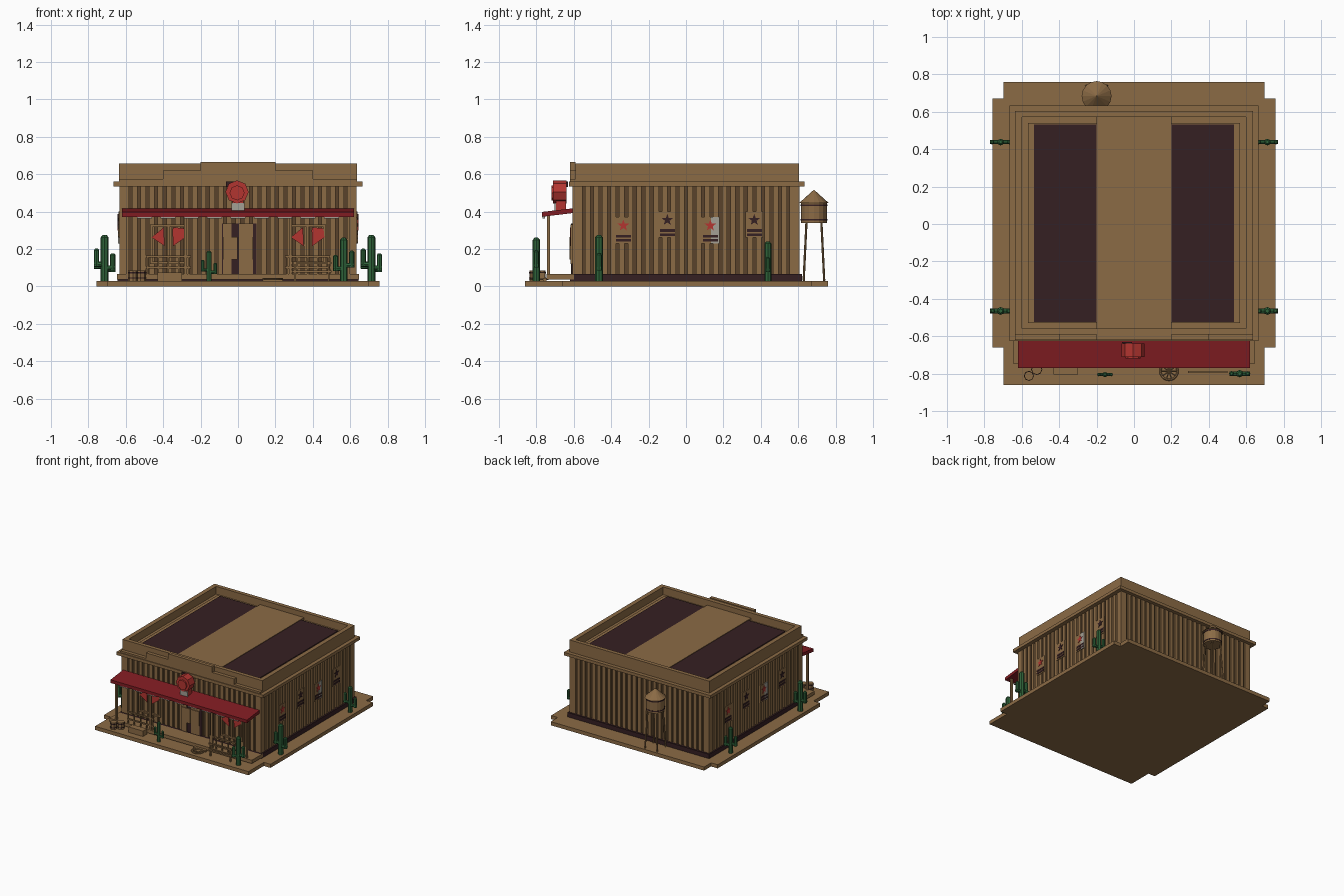
import bpy, bmesh, math
from mathutils import Matrix, Vector

cube = bpy.data.objects.get("Cube")
if cube:
    bpy.data.objects.remove(cube)


def material(name, *rgb):
    m = bpy.data.materials.new(name)
    m.use_nodes = True
    m.diffuse_color = (*rgb, 1)
    m.node_tree.nodes["Principled BSDF"].inputs["Base Color"].default_value = (*rgb, 1)
    return m


TAN = material("tan wood", .26, .147, .06)
BROWN = material("brown wood", .1, .055, .024)
DARK = material("dark wood", .036, .014, .016)
MAROON = material("awning red", .22, .012, .016)
RED = material("bright red", .45, .036, .03)
GREEN = material("cactus green", .028, .125, .042)
GREY = material("pale grey", .37, .35, .3)


def finish(name, bm, mat):
    bmesh.ops.recalc_face_normals(bm, faces=bm.faces)
    mesh = bpy.data.meshes.new(name)
    bm.to_mesh(mesh)
    bm.free()
    mesh.materials.append(mat)
    ob = bpy.data.objects.new(name, mesh)
    bpy.context.collection.objects.link(ob)
    return ob


def boxes(name, spans, mat):
    """Boxes given as (x0, x1, y0, y1, z0, z1)."""
    bm = bmesh.new()
    for x0, x1, y0, y1, z0, z1 in spans:
        place = Matrix.Translation(((x0 + x1) / 2, (y0 + y1) / 2, (z0 + z1) / 2))
        size = Matrix.Diagonal((x1 - x0, y1 - y0, z1 - z0, 1))
        bmesh.ops.create_cube(bm, size=1, matrix=place @ size)
    return finish(name, bm, mat)


def box(name, mat, *span):
    return boxes(name, [span], mat)


def plate(name, points, y0, y1, mat):
    """Outline in x and z, extruded along y."""
    bm = bmesh.new()
    face = bm.faces.new([bm.verts.new((x, y0, z)) for x, z in points])
    ext = bmesh.ops.extrude_face_region(bm, geom=[face])["geom"]
    bmesh.ops.translate(bm, vec=(0, y1 - y0, 0),
                        verts=[v for v in ext if isinstance(v, bmesh.types.BMVert)])
    return finish(name, bm, mat)


def rod(bm, a, b, r0, r1=None, sides=8):
    a, b = Vector(a), Vector(b)
    turn = (b - a).to_track_quat('Z', 'Y').to_matrix().to_4x4()
    bmesh.ops.create_cone(bm, cap_ends=True, segments=sides, radius1=r0,
                          radius2=r0 if r1 is None else r1, depth=(b - a).length,
                          matrix=Matrix.Translation((a + b) / 2) @ turn)


def rods(name, parts, mat):
    bm = bmesh.new()
    for part in parts:
        rod(bm, *part)
    return finish(name, bm, mat)


# Ground slab, plinth and porch
plate("ground_slab", [(-.757, 0), (.757, 0), (.757, .03), (-.757, .03)], -.66, .67, TAN)
for name, y0, y1 in (("front_slab", -.86, -.66), ("back_slab", .67, .76)):
    box(name, TAN, -.697, .697, y0, y1, 0, .03)
box("plinth", DARK, -.645, .645, -.62, .62, .03, .066)
box("porch_deck", TAN, -.647, .647, -.745, -.6, .038, .066)
box("porch_step", TAN, .13, .24, -.765, -.745, .03, .045)

# Walls with vertical boards on all four sides
W, D, FLOOR, TOP = .622, .594, .066, .535
box("wall_core", BROWN, -W, W, -D, D, FLOOR, TOP)
pitch, gap, proud = .046, .017, .012
for name, half, reach, turn in (("front_boards", W, D, 0), ("left_boards", D, W, 90),
                                ("back_boards", W, D, 180), ("right_boards", D, W, 270)):
    count = round(2 * half / pitch)
    step = 2 * half / count
    spans = [(-half + i * step + gap / 2, -half + (i + 1) * step - gap / 2,
              -reach - proud, -reach, FLOOR, TOP) for i in range(count)]
    for s in (-1, 1):
        ends = sorted((s * (half + proud), s * (half - .04)))
        spans.append((*ends, -reach - proud, -reach, FLOOR, TOP))
    boards = boxes(name, spans, TAN)
    boards.rotation_euler.z = math.radians(turn)

# Cornice, parapet and roof
box("cornice", TAN, -.666, .666, -.626, .634, TOP, .56)
spans = [(s[0], s[1], -.592, .604, .56, .658) for s in ((-.636, -.6), (.6, .636))]
spans += [(-.6, .6, y0, y1, .56, .658) for y0, y1 in ((-.592, -.56), (.572, .604))]
boxes("parapet", spans, TAN)
steps = [(.636, .575), (.4, .575), (.4, .62), (.2, .62), (.2, .666)]
outline = [(-.636, .56), (.636, .56)] + steps + [(-x, z) for x, z in reversed(steps)]
plate("false_front", outline, -.62, -.592, TAN)
box("roof_floor", TAN, -.6, .6, -.56, .572, .56, .595)
box("roof_strip", TAN, -.2, .2, -.56, .572, .595, .616)
for side, s in (("right", -1), ("left", 1)):
    for part, mat, edge, y0, y1, z0, z1 in (("frame", TAN, .567, -.53, .54, .595, .606),
                                            ("panel", DARK, .535, -.524, .533, .606, .612)):
        x0, x1 = sorted((s * .2, s * edge))
        box(f"roof_{part}_{side}", mat, x0, x1, y0, y1, z0, z1)

# Awning, posts and lamps
bm = bmesh.new()
profile = [(-.606, .417), (-.77, .398), (-.77, .372), (-.606, .392)]
face = bm.faces.new([bm.verts.new((-.62, y, z)) for y, z in profile])
ext = bmesh.ops.extrude_face_region(bm, geom=[face])["geom"]
bmesh.ops.translate(bm, vec=(1.24, 0, 0), verts=[v for v in ext if isinstance(v, bmesh.types.BMVert)])
finish("awning", bm, MAROON)
posts = (-.59, -.28, .28, .59)
boxes("awning_posts", [(x - .008, x + .008, -.743, -.727, .06, .38) for x in posts], TAN)
lamps = [-.5 + i * .125 for i in range(9)]
boxes("awning_lamps", [(x - .04, x + .04, -.768, -.755, .364, .374) for x in lamps], GREY)

# Windows with curtains and porch rails
for side, cx in (("right", -.372), ("left", .372)):
    x0, x1, y = cx - .092, cx + .092, -.612
    boxes(f"window_frame_{side}",
          [(x0, x1, y - .006, y + .01, z, z + .012) for z in (.12, .318)] +
          [(x - .006, x + .006, y - .006, y + .01, .12, .33) for x in (x0, cx, x1)], TAN)
    for part, s in (("a", -1), ("b", 1)):
        shape = [(cx + s * x, z) for x, z in ((.09, .262), (.085, .31), (.025, .316), (.022, .3), (.025, .215))]
        if s < 0:
            shape = [(cx - .09, .262), (cx - .025, .316), (cx - .02, .215)]
        plate(f"curtain_{side}_{part}", shape, y - .008, y, RED)
    boxes(f"porch_rail_{side}",
          [(cx - .12, cx + .12, -.74, -.728, z, z + .01) for z in (.095, .155)] +
          [(cx + d - .004, cx + d + .004, -.738, -.73, .066, .16)
           for d in (-.11, -.055, 0, .055, .11)], TAN)

# Saloon doorway
box("doorway", DARK, -.085, .1, -.612, -.6, FLOOR, .335)
boxes("door_trim", [(-.08, -.035, -.616, -.61, FLOOR, .335), (.005, .08, -.616, -.61, FLOOR, .335)], TAN)
boxes("swing_doors", [(-.08, -.002, -.622, -.614, .145, .265), (.002, .08, -.622, -.614, .145, .265)], TAN)

# Rooftop sign
rods("sign_drum", [((-.005, -.71, .505), (-.005, -.64, .505), .062),
                   ((-.005, -.72, .5), (-.005, -.71, .5), .04)], RED)
box("sign_stem", RED, -.03, .03, -.695, -.642, .4, .46)
box("sign_plate", GREY, -.036, .034, -.702, -.695, .402, .445)
box("sign_back", DARK, -.065, -.01, -.64, -.63, .53, .56)

# Posters on both side walls
def star(cx, cz, r):
    return [(cx + (r if i % 2 == 0 else r * .42) * math.sin(i * math.pi / 5),
             cz + (r if i % 2 == 0 else r * .42) * math.cos(i * math.pi / 5)) for i in range(10)]


for side, turn, shift in (("left", 90, 0), ("right", -90, -.03)):
    for n, (y, z, mat) in enumerate(((-.335, .3, RED), (-.1, .33, DARK), (.13, .3, RED), (.365, .33, DARK))):
        y += shift
        face = -W - proud
        parts = [box(f"poster_{side}_{n}", TAN, y - .047, y + .047, face - .005, face, z - .07, z + .07),
                 plate(f"poster_star_{side}_{n}", star(y, z + .025, .032), face - .009, face - .004, mat),
                 boxes(f"poster_lines_{side}_{n}",
                       [(y - .04, y + .04, face - .008, face - .004, z - h, z - h + .014)
                        for h in (.038, .06)], DARK)]
        if n == 2:
            parts.append(box(f"poster_sheet_{side}", GREY, y + .005, y + .048,
                             face - .007, face, z - .07, z + .07))
        for ob in parts:
            ob.rotation_euler.z = math.radians(turn)


# Cacti with upturned arms
def cactus(name, x, y, height, span, flip=1):
    r, base = height * .085, .03
    def column(cx, z0, z1, rad):
        return [((cx, y, z0), (cx, y, z1 - rad * .6), rad), ((cx, y, z1 - rad * .6), (cx, y, z1), rad, rad * .5)]
    parts = column(x, base, base + height, r)
    for s, low, high in ((-flip, .36, .7), (flip, .28, .6)):
        ax = x + s * (span - r * .7)
        zl, zh = base + height * low, base + height * high
        parts.append(((x, y, zl), (ax + s * r * .6, y, zl), r * .65))
        parts += column(ax, zl - r * .6, zh, r * .7)
    rods(name, parts, GREEN)


for sx in (-1, 1):
    for sy, y, height in (("front", -.465, .245), ("back", .438, .21)):
        cactus(f"side_cactus_{sy}_{'left' if sx > 0 else 'right'}", sx * .713, y, height, .058)
cactus("porch_cactus_large", .565, -.8, .23, .057, -1)
cactus("porch_cactus_small", -.155, -.805, .16, .042)

# Water tower behind the building
tx, ty = -.2, .684
rods("water_tank", [((tx, ty, .34), (tx, ty, .447), .07, .07, 16)], TAN)
rods("tank_roof", [((tx, ty, .445), (tx, ty, .515), .08, .002, 16)], TAN)
rods("tank_bands", [((tx, ty, z), (tx, ty, z + .009), .072, .072, 16) for z in (.352, .43)], DARK)
rods("tower_legs", [((tx + a * .055, ty + b * .055, .03), (tx + a * .04, ty + b * .04, .342), .006)
                    for a in (-1, 1) for b in (-1, 1)], TAN)

# Barrels, bench, wheel and hitching rail in the yard
barrels = ((-.562, -.812, .025), (-.52, -.778, .028))
rods("barrels", [((x, y, .03), (x, y, .085), r) for x, y, r in barrels], TAN)
rods("barrel_bands", [((x, y, z), (x, y, z + .006), r + .002)
                      for x, y, r in barrels for z in (.042, .07)], DARK)
box("bench", TAN, -.43, -.3, -.805, -.755, .03, .075)
bpy.ops.mesh.primitive_torus_add(location=(.187, -.787, .038), major_radius=.046, minor_radius=.006,
                                 major_segments=20, minor_segments=6)
wheel = bpy.context.object
wheel.name = "wagon_wheel"
wheel.data.materials.append(TAN)
hub = Vector((.187, -.787, .038))
rods("wheel_spokes", [(hub, hub + Vector((math.cos(a), math.sin(a), 0)) * .046, .004, .004, 6)
                      for a in [i * math.pi / 5 for i in range(10)]], TAN)
boxes("hitching_rail", [(.29, .5, -.797, -.787, z, z + .01) for z in (.075, .12)] +
      [(x, x + .01, -.797, -.787, .03, .135) for x in (.3, .48)], TAN)
